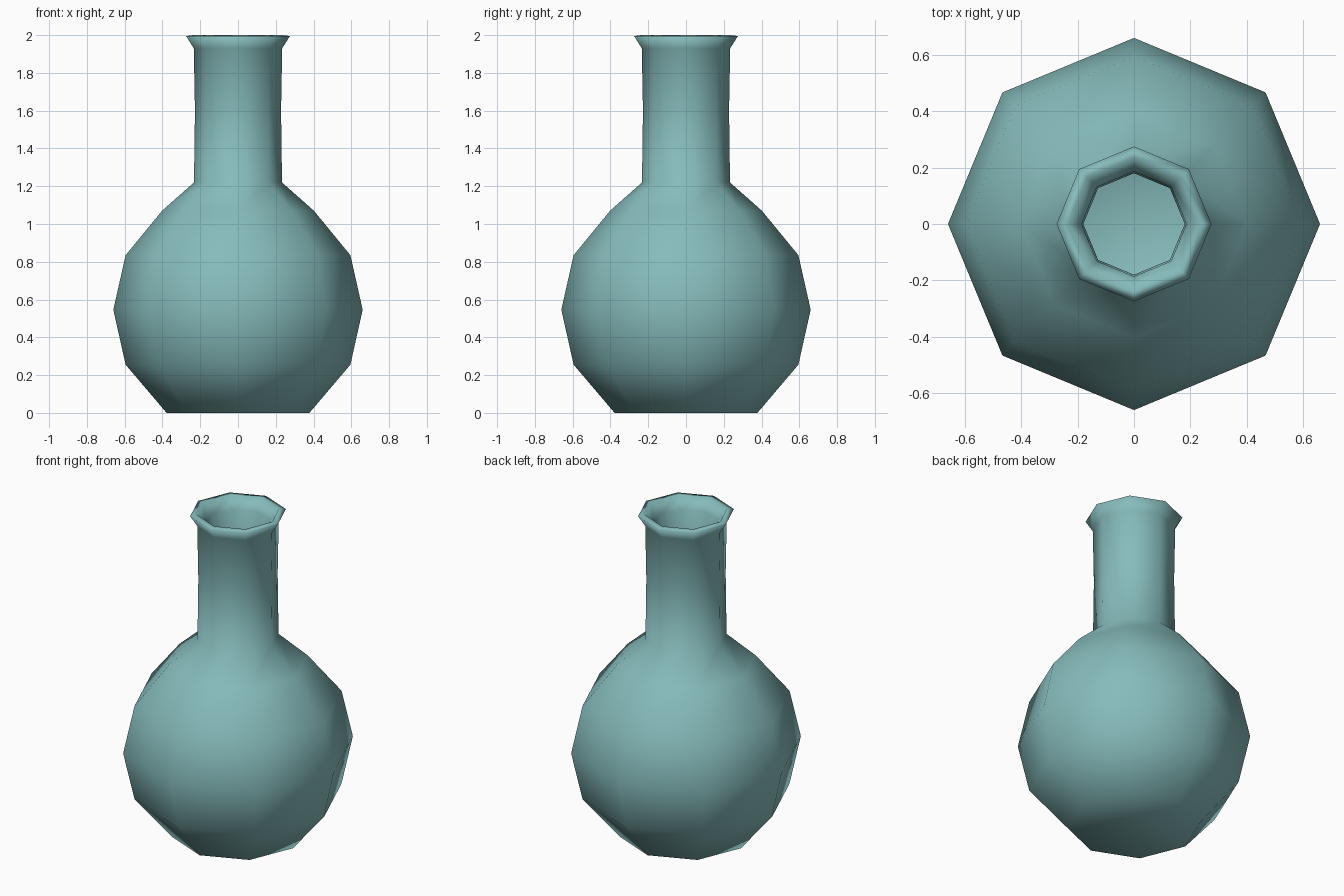
import bpy, bmesh
from math import cos, sin, pi

cube = bpy.data.objects.get("Cube")
if cube:
    bpy.data.objects.remove(cube, do_unlink=True)

SIDES = 8
WALL = 0.048

# Teal glass material
glass = bpy.data.materials.new("teal_glass")
glass.use_nodes = True
colour = (0.24, 0.50, 0.50, 1)
glass.diffuse_color = colour
glass.node_tree.nodes["Principled BSDF"].inputs["Base Color"].default_value = colour

# Outer wall from base to lip, then lip and inner wall back down to the floor
outer = [(0.378, 0), (0.595, 0.255), (0.66, 0.546), (0.595, 0.835),
         (0.402, 1.07), (0.233, 1.22), (0.228, 1.6), (0.234, 1.93), (0.275, 1.995)]
lip = [(0.235, 2.0)]
inner = [(r - WALL, z) for r, z in reversed(outer[1:-1])] + [(0.35, WALL)]
profile = outer + lip + inner


def lathe(name, points):
    """Revolve a profile into a faceted vessel and cap both ends."""
    bm = bmesh.new()
    rings = []
    for r, z in points:
        rings.append([bm.verts.new((r * cos(2 * pi * i / SIDES),
                                    r * sin(2 * pi * i / SIDES), z))
                      for i in range(SIDES)])
    for low, high in zip(rings, rings[1:]):
        for i in range(SIDES):
            j = (i + 1) % SIDES
            bm.faces.new((low[i], low[j], high[j], high[i]))
    bm.faces.new(list(reversed(rings[0])))
    bm.faces.new(rings[-1])
    bmesh.ops.recalc_face_normals(bm, faces=bm.faces[:])
    for face in bm.faces:
        face.smooth = True
    mesh = bpy.data.meshes.new(name)
    bm.to_mesh(mesh)
    bm.free()
    mesh.materials.append(glass)
    obj = bpy.data.objects.new(name, mesh)
    bpy.context.collection.objects.link(obj)
    return obj


lathe("round_flask", profile)
